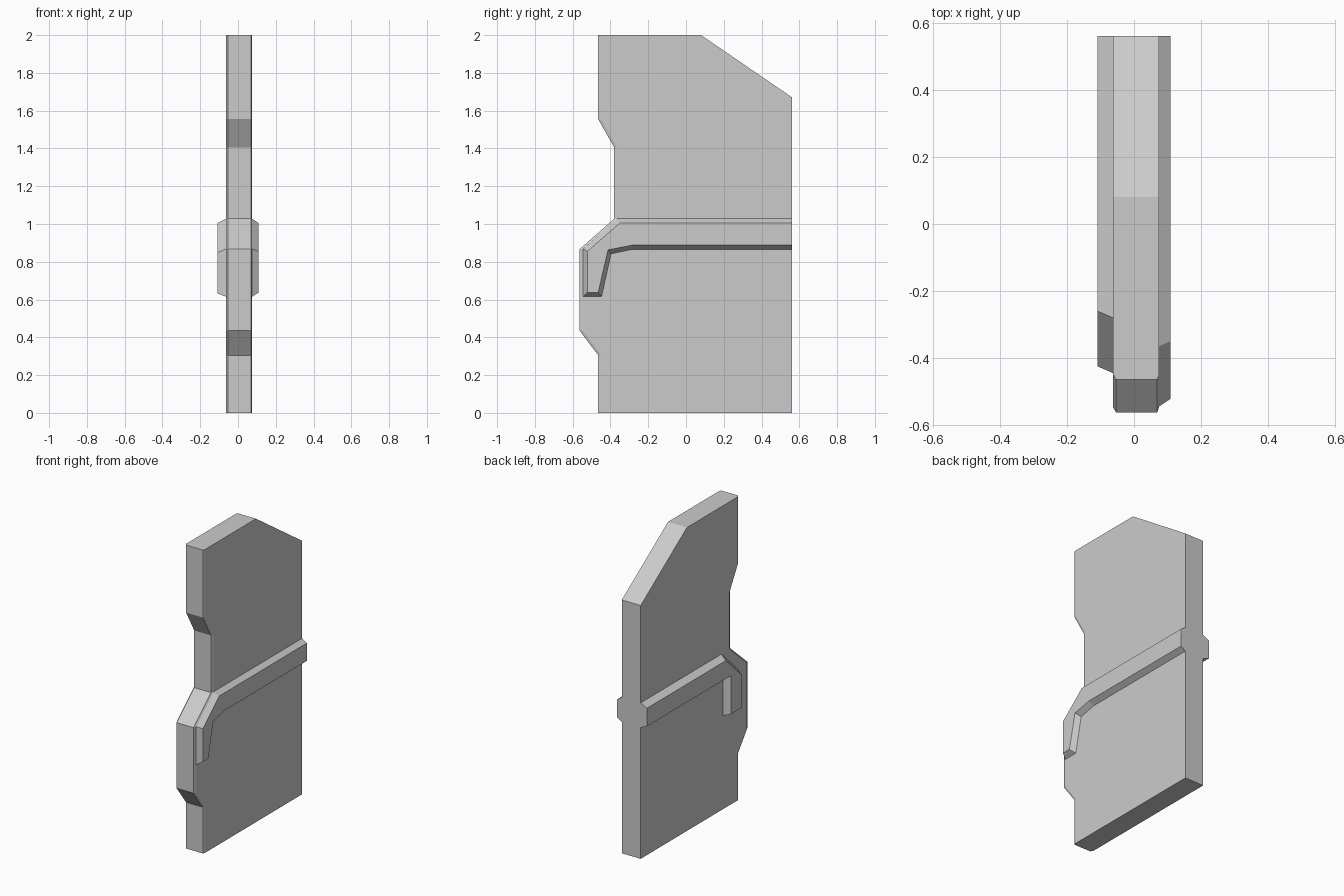
import bpy, bmesh


def loft(name, rings, cap_start=True):
    """Bridge matching (y, z) outlines placed at successive x positions."""
    bm = bmesh.new()
    loops = [[bm.verts.new((x, y, z)) for y, z in pts] for x, pts in rings]
    for a, b in zip(loops, loops[1:]):
        n = len(a)
        for i in range(n):
            j = (i + 1) % n
            bm.faces.new((a[i], a[j], b[j], b[i]))
    if cap_start:
        bm.faces.new(loops[0][::-1])
    bm.faces.new(loops[-1])
    bmesh.ops.recalc_face_normals(bm, faces=bm.faces)
    mesh = bpy.data.meshes.new(name)
    bm.to_mesh(mesh)
    bm.free()
    obj = bpy.data.objects.new(name, mesh)
    bpy.context.collection.objects.link(obj)
    return obj


# Main slab: notched front edge with a narrow chamfer, sloped top back corner
back = [(0.562, 0), (0.562, 1.67), (0.08, 2)]
front = [(-0.465, 2), (-0.465, 1.555), (-0.38, 1.405), (-0.38, 1.028),
         (-0.563, 0.867), (-0.563, 0.435), (-0.465, 0.305), (-0.465, 0)]
outline = back + front
inset = back + [(y + 0.016, z) for y, z in front]
loft("panel", [(-0.063, inset), (-0.053, outline),
               (0.069, outline), (0.075, inset)])

# Right trim: raised band that bends down into a tapered leg
right_base = [(0.562, 1.028), (-0.365, 1.028), (-0.545, 0.868), (-0.545, 0.615),
              (-0.447, 0.615), (-0.397, 0.842), (-0.283, 0.866), (0.562, 0.866)]
right_face = [(0.562, 1.005), (-0.35, 1.005), (-0.522, 0.855), (-0.522, 0.637),
              (-0.465, 0.637), (-0.413, 0.863), (-0.285, 0.888), (0.562, 0.888)]
loft("right_trim", [(0.075, right_base), (0.109, right_face)], cap_start=False)

# Left trim: same band, shorter, with a straight leg
left_base = [(0.562, 1.028), (-0.28, 1.028), (-0.445, 0.868), (-0.445, 0.615),
             (-0.296, 0.615), (-0.296, 0.866), (0.562, 0.866)]
left_face = [(0.562, 1.005), (-0.26, 1.005), (-0.425, 0.848), (-0.425, 0.632),
             (-0.314, 0.632), (-0.314, 0.886), (0.562, 0.886)]
loft("left_trim", [(-0.063, left_base), (-0.109, left_face)], cap_start=False)
